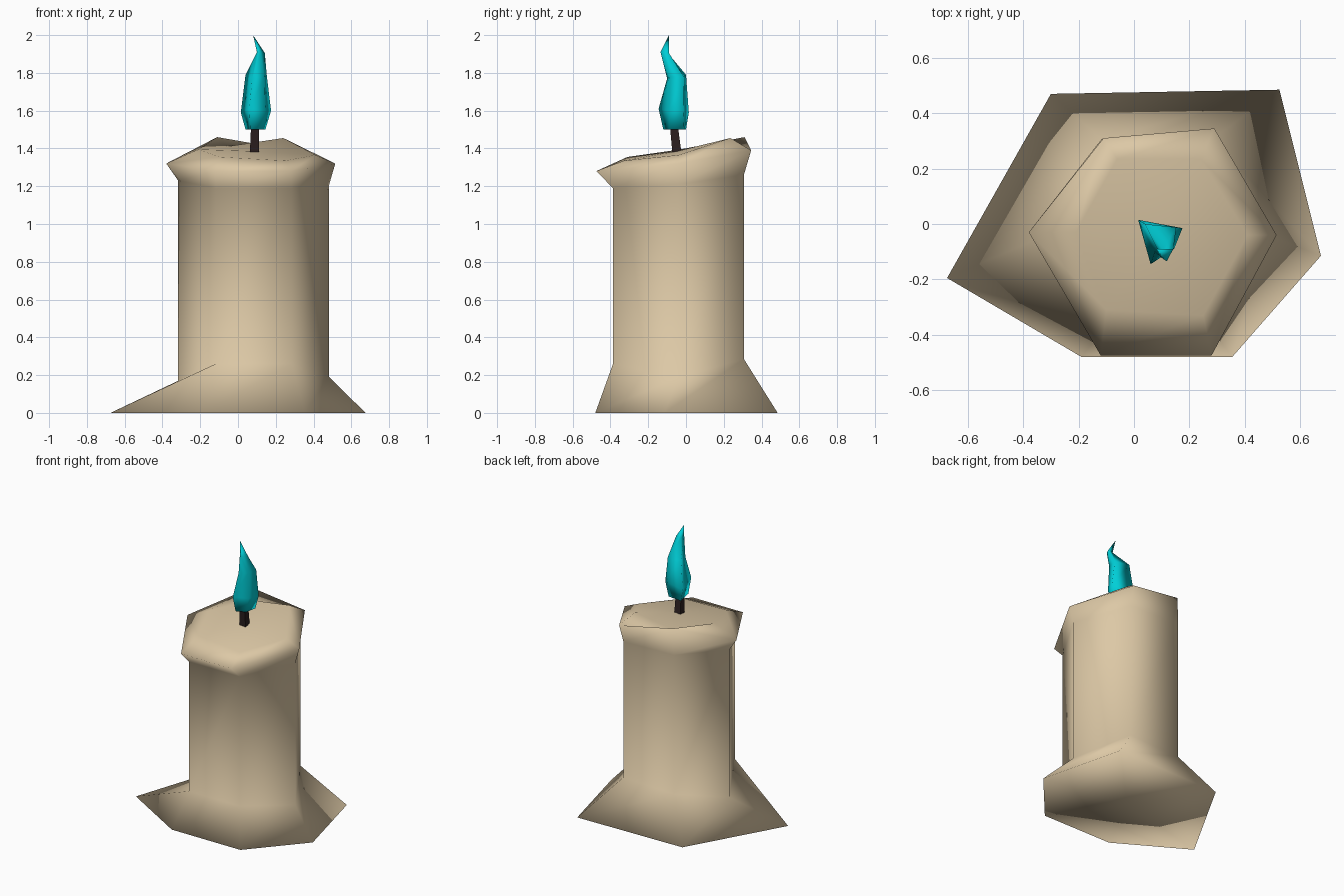
import bpy, bmesh, math


def material(name, rgb):
    m = bpy.data.materials.new(name)
    m.diffuse_color = (*rgb, 1)
    return m


def loft(name, rings, bottom, top, mat):
    """Skin a stack of equal-sized rings, closing each end with a fan."""
    bm = bmesh.new()
    loops = [[bm.verts.new(p) for p in r] for r in rings]
    n = len(rings[0])
    lo, hi = bm.verts.new(bottom), bm.verts.new(top)
    for i in range(n):
        j = (i + 1) % n
        for a, b in zip(loops, loops[1:]):
            bm.faces.new((a[i], a[j], b[j], b[i]))
        bm.faces.new((lo, loops[0][j], loops[0][i]))
        bm.faces.new((hi, loops[-1][i], loops[-1][j]))
    bmesh.ops.recalc_face_normals(bm, faces=bm.faces)
    for f in bm.faces:
        f.smooth = True
    me = bpy.data.meshes.new(name)
    bm.to_mesh(me)
    bm.free()
    me.materials.append(mat)
    ob = bpy.data.objects.new(name, me)
    bpy.context.collection.objects.link(ob)
    return ob


def hexagon(heights, r=0.4, cx=0.083, cy=-0.04):
    return [(cx + r * math.cos(i * math.pi / 3), cy + r * math.sin(i * math.pi / 3), z)
            for i, z in enumerate(heights)]


wax = material("cream_wax", (0.72, 0.58, 0.38))
cyan = material("cyan_flame", (0.0, 0.62, 0.68))
black = material("charred_wick", (0.025, 0.014, 0.014))

# Wax body: ring order is right, back right, back left, left, front left, front right
skirt = [(0.675, -0.115, 0), (0.525, 0.485, 0), (-0.3, 0.47, 0),
         (-0.675, -0.195, 0), (-0.19, -0.48, 0), (0.355, -0.48, 0)]
rim = [(0.515, -0.04, 1.32), (0.29, 0.345, 1.39), (-0.11, 0.31, 1.46),
       (-0.38, -0.03, 1.32), (-0.12, -0.475, 1.28), (0.28, -0.475, 1.28)]
pool = [(0.41, -0.04, 1.365), (0.24, 0.235, 1.455), (-0.06, 0.235, 1.41),
        (-0.21, -0.03, 1.395), (-0.1, -0.31, 1.355), (0.25, -0.33, 1.335)]
loft("wax_body", [skirt,
                  hexagon([0.19, 0.285, 0.27, 0.17, 0.26, 0.26]),
                  hexagon([1.21, 1.26, 1.27, 1.23, 1.19, 1.19]),
                  rim, pool], (0.03, -0.03, 0), (0.085, -0.05, 1.385), wax)


# Wick: leaning square peg
def square(x, y, z, h):
    return [(x + h, y + h, z), (x - h, y + h, z), (x - h, y - h, z), (x + h, y - h, z)]


wick = loft("wick", [square(0.087, -0.048, 1.375, 0.024), square(0.09, -0.064, 1.52, 0.021)],
            (0.087, -0.048, 1.375), (0.09, -0.064, 1.52), black)
for p in wick.data.polygons:
    p.use_smooth = False

# Flame: four-sided twisting teardrop
loft("flame", [
    [(0.145, -0.01, 1.5), (0.04, 0.0, 1.5), (0.065, -0.12, 1.5), (0.13, -0.09, 1.5)],
    [(0.175, -0.015, 1.6), (0.015, 0.015, 1.59), (0.06, -0.145, 1.61), (0.145, -0.09, 1.6)],
    [(0.153, -0.012, 1.78), (0.04, 0.0, 1.79), (0.075, -0.1, 1.77), (0.14, -0.085, 1.78)],
    [(0.142, -0.09, 1.905), (0.105, -0.092, 1.9), (0.1, -0.122, 1.91), (0.118, -0.135, 1.91)],
], (0.095, -0.06, 1.5), (0.08, -0.09, 2.0), cyan)
